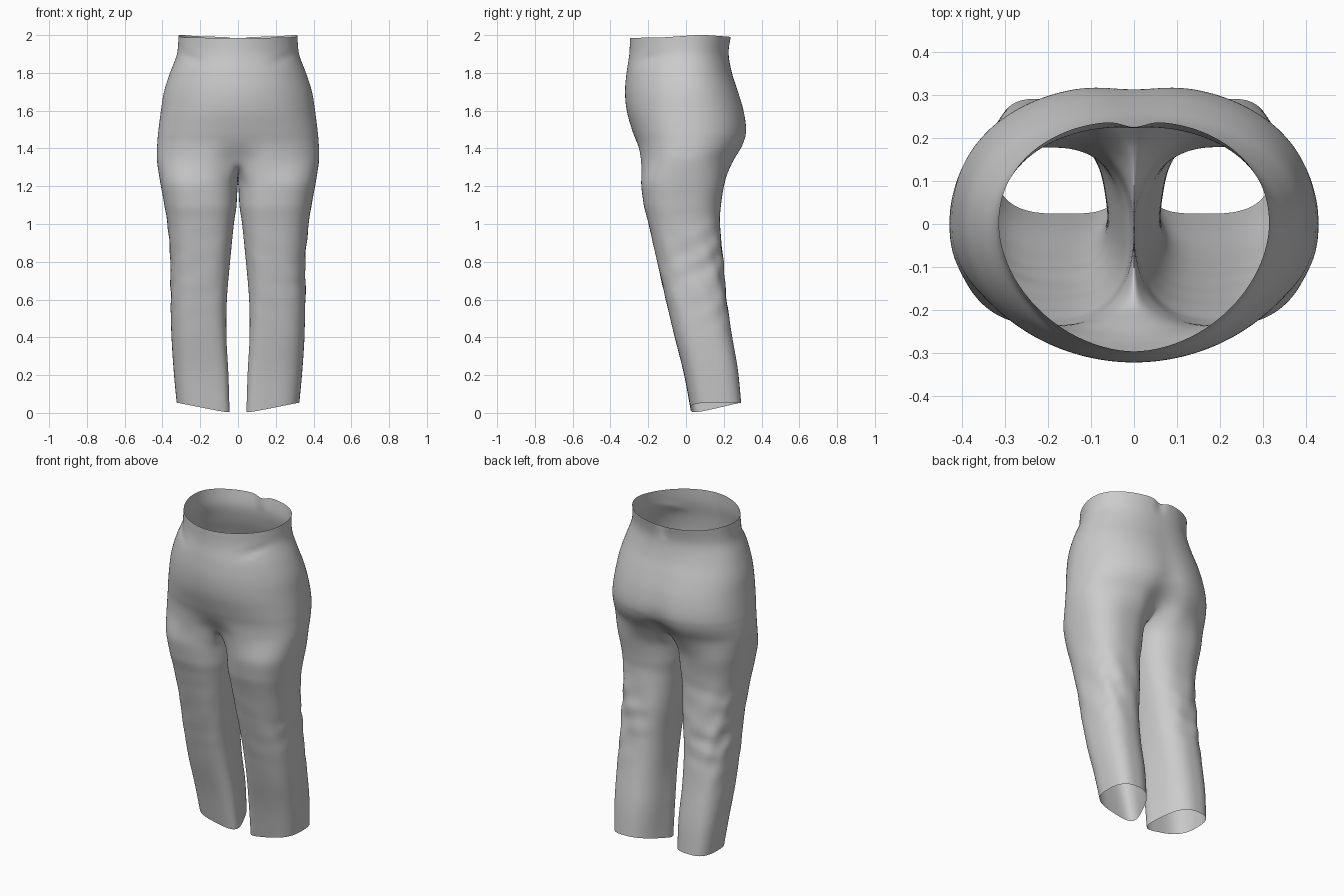
import bpy, bmesh
from math import sin, cos, pi, exp, copysign

if "Cube" in bpy.data.objects:
    bpy.data.objects.remove(bpy.data.objects["Cube"])

K, M, SUB = 57, 15, 5      # outer points, crotch points, steps between key rows

# Seat key rows: z, half width, front y, back y, front power, front dip, back dip
SEAT = [
    (1.992, .315, -.297, .243, 1.85, 0, .004),
    (1.90, .323, -.300, .228, 1.90, 0, .002),
    (1.80, .360, -.315, .245, 2.00, 0, .002),
    (1.70, .392, -.323, .280, 2.00, 0, .005),
    (1.60, .408, -.314, .311, 2.05, 0, .008),
    (1.50, .421, -.286, .326, 2.15, 0, .013),
    (1.42, .429, -.262, .314, 2.25, .008, .028),
    (1.34, .432, -.252, .268, 2.40, .050, .070),
]
# Leg key rows: z, inner x, outer x, front y, back y, squareness, back-inner cut
LEG = [
    (1.22, .000, .413, -.241, .205, 2.4, 0),
    (1.10, .007, .390, -.224, .185, 2.5, 0),
    (1.00, .017, .374, -.198, .180, 2.6, .01),
    (.80, .033, .357, -.153, .197, 2.7, .02),
    (.60, .043, .357, -.107, .215, 2.8, .04),
    (.40, .040, .352, -.060, .245, 3.0, .06),
    (.20, .026, .341, -.012, .275, 3.3, .08),
    (0.0, .018, .325, .024, .292, 3.6, .10),
]


def spline(rows):
    """Catmull-Rom rows between the key rows."""
    out = []
    for i in range(len(rows) - 1):
        a, b, c, d = (rows[min(max(j, 0), len(rows) - 1)] for j in range(i - 1, i + 3))
        for s in range(SUB):
            t = s / SUB
            out.append([.5 * (2*q + (r-p)*t + (2*p-5*q+4*r-u)*t*t + (3*q-p-3*r+u)*t**3)
                        for p, q, r, u in zip(a, b, c, d)])
    return out + [list(rows[-1])]


def power(v, n):
    return copysign(abs(v) ** (2 / n), v)


def bump(v, centre, width):
    return exp(-((v - centre) / width) ** 2)


def seat_row(z, w, f, b, n, dip_f, dip_b):
    pts = []
    for i in range(K):
        a = -pi / 2 + pi * i / (K - 1)
        front = a < 0
        e = n if front else 2.15 + .15 * bump(z, 1.5, .2)
        x = 0 if i in (0, K - 1) else w * power(cos(a), e)
        y = power(sin(a), e) * (-f if front else b)
        y += dip_f * bump(x, 0, .09) if front else -dip_b * bump(x, 0, .08)
        # raised rim at the sides, small notch at the back
        top = max(0, (z - 1.9) / .09)
        zz = z + top * (.014 * bump(y, .08, .15) - .006)
        if not front:
            zz -= top * .012 * bump(x, 0, .04)
            y -= top * .015 * bump(x, 0, .03)
        # pinched folds below the waistband
        else:
            y += .010 * bump(x, .25, .06) * bump(z - .35 * (x - .25), 1.88, .02)
        pts.append((x, y, zz))
    return pts


def leg_row(z, xi, xo, f, b, n, cut, side):
    pts = []
    cx, cy, rx, ry = (xi+xo)/2, (f+b)/2, (xo-xi)/2, (b-f)/2
    outer = [-.75*pi + 1.5*pi*i/(K-1) for i in range(K)]
    inner = [.75*pi + .5*pi*(i+1)/(M+1) for i in range(M)]
    for a in outer + inner:
        # square front-inner corner, rounder elsewhere
        e = n if sin(a) < 0 and cos(a) < 0 else 2.4 + .35 * (n - 2.4)
        ca, sa = power(cos(a), e), power(sin(a), e)
        # knee folds, strongest at the back and outside
        fold = bump(z, .74, .21) * (.2 + .8 * max(0, .6*sa + .6*ca))
        wave = (sin(45*z + 5*cos(a + side) + side) + .7*sin(62*z - 6*sin(a) + 2*side)
                + .6*sin(20*z + 7*a + side))
        k = 1 + .035 * fold * wave
        x, y = cx + rx*ca*(k if ca > 0 else 1), cy + ry*sa*k
        # slanted hem and tapered back-inner side
        u, v = (x-xi)/(xo-xi), (y-f)/(b-f)
        x += cut * max(0, v) * (1 - u)
        lift = .06 * (1 - (1-u)*(1-v)) - .006
        pts.append((x, y, z + lift * max(0, 1 - z/.4)))
    return pts


bm = bmesh.new()


def skin(a, b, closed):
    n = len(a)
    for i in range(n if closed else n - 1):
        j = (i + 1) % n
        bm.faces.new((a[i], a[j], b[j], b[i]))


for side in (-1, 1):
    def add(pts):
        return [bm.verts.new((side * x, y, z)) for x, y, z in pts]

    # seat
    prev = None
    for row in spline(SEAT):
        pts = seat_row(*row)
        cur = add(pts)
        if prev:
            skin(prev, cur, False)
        prev = cur
    # crotch strip closing the leg ring
    y0, y1 = pts[-1][1], pts[0][1]
    crotch = []
    for i in range(M):
        t = (i + 1) / (M + 1)
        crotch.append((0, y0 + (y1-y0)*t, 1.34 - .085 * sin(pi*t) ** .7))
    top = pts + crotch
    prev += add(crotch)
    # blend from the crotch ring to the thigh, then the leg
    rows = [leg_row(*r, side) for r in spline(LEG)]
    thigh = rows[0]
    blend = [[tuple(p + (q-p)*t for p, q in zip(A, B)) for A, B in zip(top, thigh)]
             for t in (.25, .5, .75)]
    for r in blend + rows:
        cur = add(r)
        skin(prev, cur, True)
        prev = cur

bmesh.ops.remove_doubles(bm, verts=bm.verts, dist=1e-5)
# relax the join between seat and thighs
band = [v for v in bm.verts if 1.12 < v.co.z < 1.46]
for _ in range(5):
    bmesh.ops.smooth_vert(bm, verts=band, factor=.5, use_axis_x=True,
                          use_axis_y=True, use_axis_z=True)
bmesh.ops.recalc_face_normals(bm, faces=bm.faces)
for fc in bm.faces:
    fc.smooth = True

mesh = bpy.data.meshes.new("trousers")
bm.to_mesh(mesh)
bm.free()
obj = bpy.data.objects.new("trousers", mesh)
bpy.context.collection.objects.link(obj)
sub = obj.modifiers.new("Subdivision", 'SUBSURF')
sub.levels = sub.render_levels = 1
